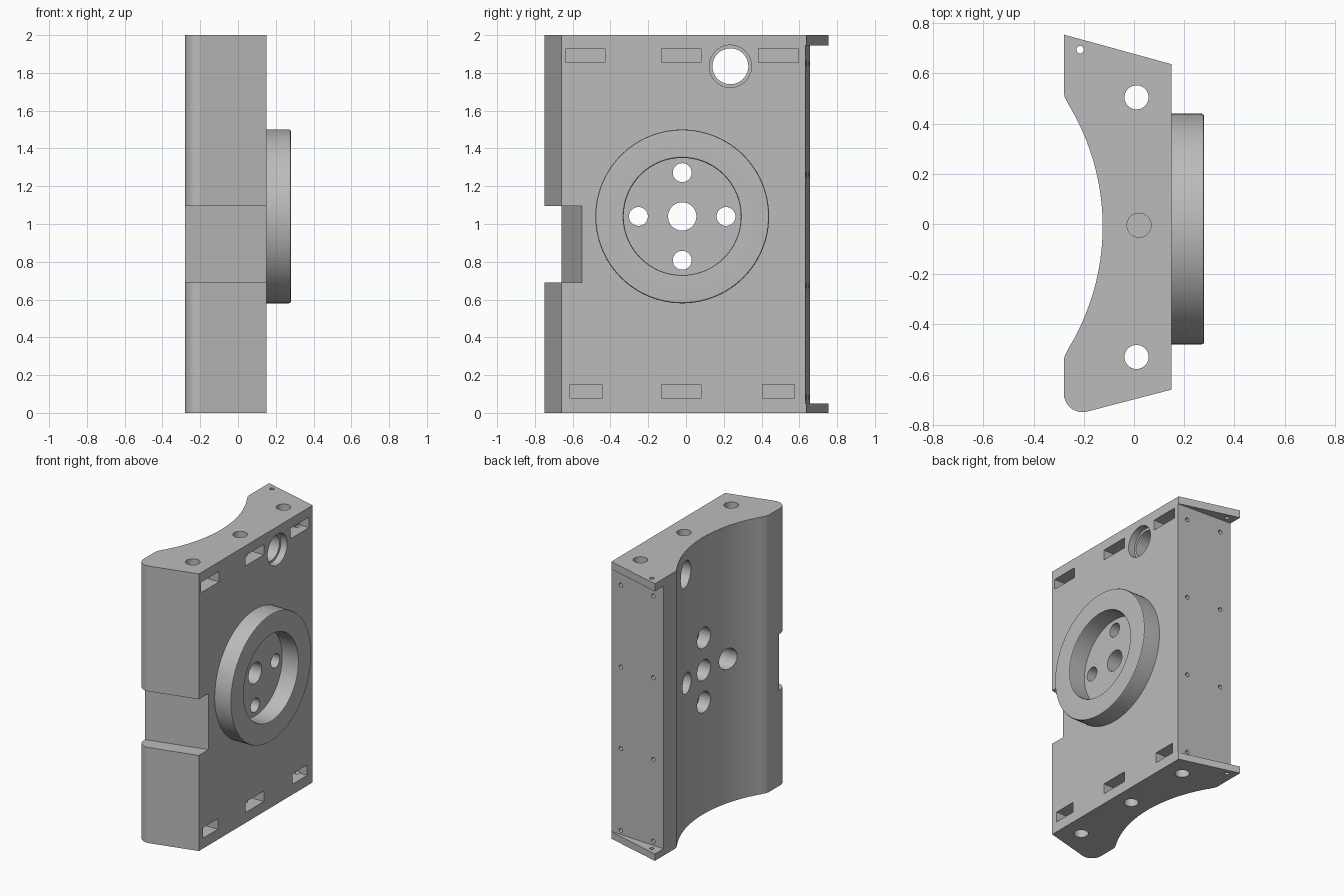
import bpy, bmesh, math
from mathutils import Matrix, Vector

cube = bpy.data.objects.get("Cube")
if cube:
    bpy.data.objects.remove(cube, do_unlink=True)

grey = bpy.data.materials.new("plain grey")
grey.use_nodes = True
grey.diffuse_color = (0.5, 0.5, 0.5, 1)
grey.node_tree.nodes["Principled BSDF"].inputs["Base Color"].default_value = (0.5, 0.5, 0.5, 1)


def add_object(name, bm):
    bmesh.ops.recalc_face_normals(bm, faces=bm.faces[:])
    mesh = bpy.data.meshes.new(name)
    bm.to_mesh(mesh)
    bm.free()
    mesh.materials.append(grey)
    obj = bpy.data.objects.new(name, mesh)
    bpy.context.collection.objects.link(obj)
    return obj


def prism(name, outline, z0, z1):
    """Extrude an xy outline from z0 to z1."""
    bm = bmesh.new()
    face = bm.faces.new([bm.verts.new((x, y, z0)) for x, y in outline])
    top = bmesh.ops.extrude_face_region(bm, geom=[face])["geom"]
    verts = [v for v in top if isinstance(v, bmesh.types.BMVert)]
    bmesh.ops.translate(bm, verts=verts, vec=(0, 0, z1 - z0))
    return add_object(name, bm)


def rod(axis, start, length, radius, segments=40):
    """Cylinder cutter running from start along +axis."""
    direction = Vector([float(axis == a) for a in "xyz"])
    turn = Vector((0, 0, 1)).rotation_difference(direction).to_matrix().to_4x4()
    bm = bmesh.new()
    bmesh.ops.create_cone(bm, cap_ends=True, segments=segments, radius1=radius,
                          radius2=radius, depth=length,
                          matrix=Matrix.Translation(Vector(start) + direction * length / 2) @ turn)
    return add_object("cutter", bm)


def activate(obj):
    bpy.ops.object.select_all(action='DESELECT')
    obj.select_set(True)
    bpy.context.view_layer.objects.active = obj


def cut(obj, cutter):
    cutter.hide_render = True
    mod = obj.modifiers.new("cut", 'BOOLEAN')
    mod.operation = 'DIFFERENCE'
    mod.solver = 'EXACT'
    mod.object = cutter
    activate(obj)
    bpy.ops.object.modifier_apply(modifier=mod.name)
    bpy.data.objects.remove(cutter, do_unlink=True)


def arc(cx, cy, r, a0, a1, n):
    angles = [math.radians(a0 + (a1 - a0) * i / n) for i in range(n + 1)]
    return [(cx + r * math.cos(a), cy + r * math.sin(a)) for a in angles]


# Main block with a concave saddle on its left-hand side
outline = [(0.15, -0.66), (0.15, 0.637), (-0.28, 0.755), (-0.28, 0.52), (-0.275, 0.503)]
outline += arc(-1.06, -0.01, 0.935, 31, -31, 48)
outline += [(-0.275, -0.523), (-0.28, -0.54)]
outline += arc(-0.205, -0.675, 0.075, 180, 284, 14)
body = prism("main_block", outline, 0, 2)

# Recess between the two end flanges at the back
cut(body, prism("cutter", [(0.3, 0.624), (0.3, 1), (-0.4, 1), (-0.4, 0.664)], 0.05, 1.945))
# Notch across the front edge
cut(body, prism("cutter", [(0.3, -0.512), (-0.4, -0.691), (-0.4, -1), (0.3, -1)], 0.69, 1.095))

# Nut slots near the top and bottom
for z0, z1, spans in ((1.855, 1.93, ((-0.635, -0.43), (-0.13, 0.08), (0.385, 0.595))),
                      (0.075, 0.15, ((-0.615, -0.445), (-0.13, 0.08), (0.405, 0.575)))):
    for y0, y1 in spans:
        cut(body, prism("cutter", [(-0.08, y0), (0.3, y0), (0.3, y1), (-0.08, y1)], z0, z1))

# Vertical bolt holes at both ends
for x, y in ((0.01, 0.505), (0.01, -0.53)):
    cut(body, rod("z", (x, y, -0.1), 2.2, 0.048))
for z in (-0.1, 1.7):
    cut(body, rod("z", (0.02, -0.005, z), 0.4, 0.048))

# Hub holes: centre bore and four counterbored bolt holes
HUB_Y, HUB_Z = -0.02, 1.04
cut(body, rod("x", (-0.5, HUB_Y, HUB_Z), 1, 0.075))
for dy, dz in ((1, 0), (-1, 0), (0, 1), (0, -1)):
    y, z = HUB_Y + 0.232 * dy, HUB_Z + 0.232 * dz
    cut(body, rod("x", (-0.5, y, z), 1, 0.05))
    cut(body, rod("x", (-0.5, y, z), 0.46, 0.075))

# Large stepped cable hole
cut(body, rod("x", (-0.5, 0.235, 1.835), 1, 0.095, 56))
cut(body, rod("x", (0.1, 0.235, 1.835), 0.3, 0.112, 56))

# Small screw holes in the recess and through the flanges
for row in range(4):
    for x in (0.075, -0.195):
        cut(body, rod("y", (x, 0.55, 0.08 + 0.59 * row), 0.15, 0.015, 12))
cut(body, rod("z", (-0.215, 0.695, -0.2), 2.4, 0.015, 16))

# Raised ring, turned about the hub axis
bm = bmesh.new()
profile = [(0.1, 0.31), (0.27, 0.31), (0.277, 0.313), (0.28, 0.32),
           (0.28, 0.45), (0.277, 0.457), (0.27, 0.46), (0.1, 0.46)]
verts = [bm.verts.new((x, HUB_Y, HUB_Z + r)) for x, r in profile]
edges = [bm.edges.new((verts[i - 1], verts[i])) for i in range(len(verts))]
bmesh.ops.spin(bm, geom=verts + edges, cent=(0, HUB_Y, HUB_Z), axis=(1, 0, 0),
               angle=2 * math.pi, steps=96, use_merge=True)
bmesh.ops.remove_doubles(bm, verts=bm.verts[:], dist=0.0001)
ring = add_object("raised_ring", bm)

for obj in (body, ring):
    activate(obj)
    bpy.ops.object.shade_smooth_by_angle(angle=math.radians(25))
    mod = obj.modifiers.new("flat_faces", 'WEIGHTED_NORMAL')
    mod.keep_sharp = True
